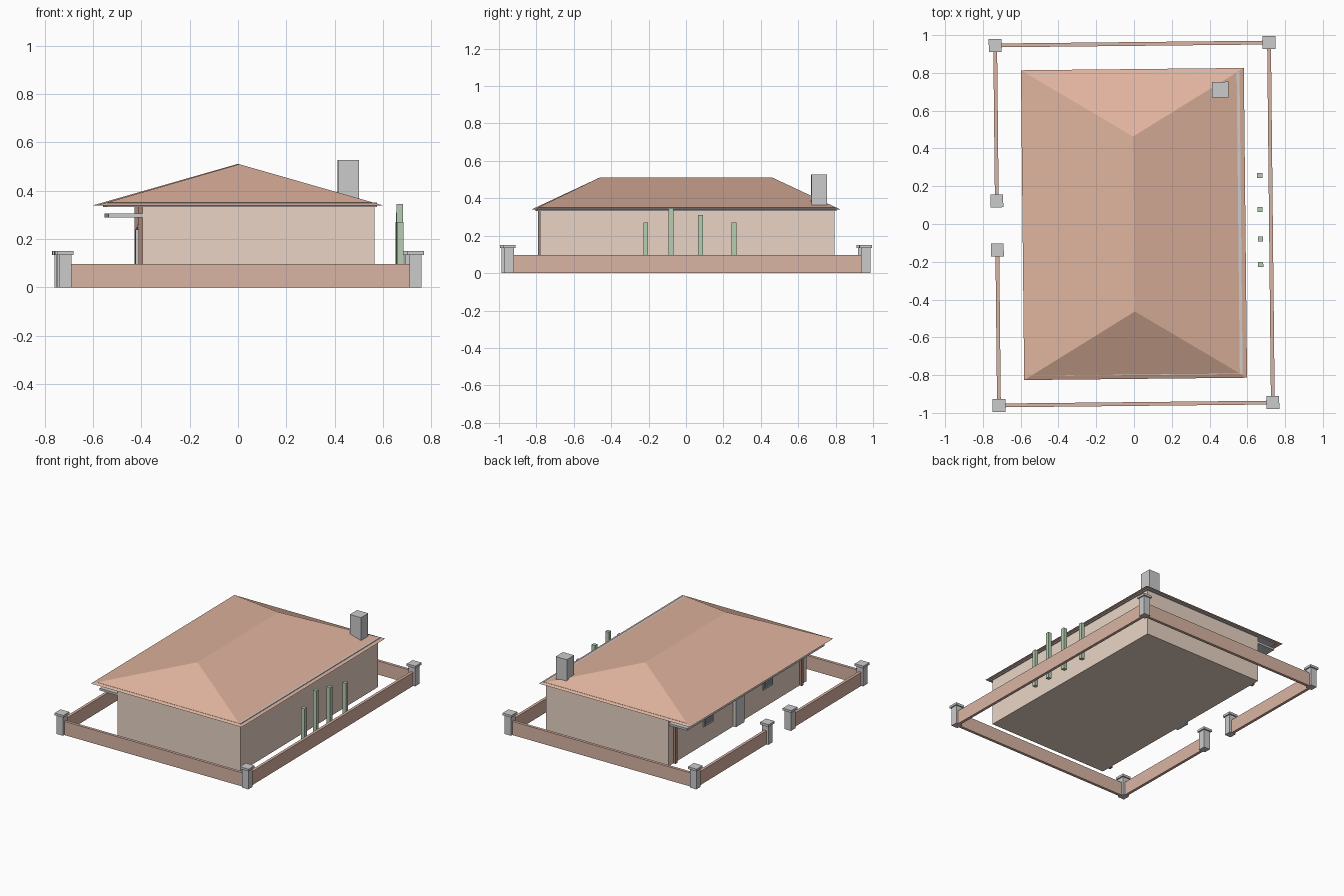
import bpy, bmesh, math

if "Cube" in bpy.data.objects:
    bpy.data.objects.remove(bpy.data.objects["Cube"])

TURN = math.radians(0.6)   # whole plot sits very slightly turned


def material(name, rgb):
    m = bpy.data.materials.new(name)
    m.diffuse_color = (*rgb, 1)
    m.use_nodes = True
    m.node_tree.nodes["Principled BSDF"].inputs["Base Color"].default_value = m.diffuse_color
    return m


ROOF = material("roof_tile", (0.74, 0.45, 0.34))
WALL = material("plaster", (0.82, 0.66, 0.56))
BRICK = material("fence_brick", (0.70, 0.46, 0.37))
GREEN = material("green", (0.47, 0.62, 0.45))
BROWN = material("dark_wood", (0.40, 0.23, 0.18))
GLASS = material("window_glass", (0.22, 0.25, 0.30))


def finish(name, bm, mat):
    bmesh.ops.recalc_face_normals(bm, faces=bm.faces[:])
    me = bpy.data.meshes.new(name)
    bm.to_mesh(me)
    bm.free()
    ob = bpy.data.objects.new(name, me)
    ob.rotation_euler.z = TURN
    bpy.context.collection.objects.link(ob)
    if mat:
        me.materials.append(mat)
    return ob


def add_box(bm, x, y, z):
    v = [bm.verts.new((a, b, c)) for c in z for a, b in
         ((x[0], y[0]), (x[1], y[0]), (x[1], y[1]), (x[0], y[1]))]
    for f in ((0, 1, 2, 3), (4, 5, 6, 7), (0, 1, 5, 4),
              (1, 2, 6, 5), (2, 3, 7, 6), (3, 0, 4, 7)):
        bm.faces.new([v[i] for i in f])


def box(name, x, y, z, mat=None):
    bm = bmesh.new()
    add_box(bm, x, y, z)
    return finish(name, bm, mat)


# House body and ceiling slab
box("house_walls", (-0.403, 0.557), (-0.787, 0.787), (0, 0.335), WALL)
box("ceiling_slab", (-0.55, 0.567), (-0.80, 0.80), (0.333, 0.351))

# Hipped roof
bm = bmesh.new()
rx, ry, ridge = 0.59, 0.82, 0.463
v = [bm.verts.new(p) for p in (
    (-rx, -ry, 0.34), (rx, -ry, 0.34), (rx, ry, 0.34), (-rx, ry, 0.34),
    (0, -ridge, 0.51), (0, ridge, 0.51))]
for f in ((0, 1, 4), (1, 2, 5, 4), (2, 3, 5), (3, 0, 4, 5), (3, 2, 1, 0)):
    bm.faces.new([v[i] for i in f])
finish("hip_roof", bm, ROOF)

# Chimney
box("chimney", (0.42, 0.507), (0.665, 0.748), (0.30, 0.527))

# Entrance side: canopy, posts, door, windows
box("porch_canopy", (-0.545, -0.40), (-0.785, 0.785), (0.29, 0.305))
for s in (-1, 1):
    box("porch_post", (-0.420, -0.400), (s * 0.72 - 0.012, s * 0.72 + 0.012),
        (0, 0.334), BROWN)
    box("window_frame", (-0.412, -0.40), (s * 0.34 - 0.055, s * 0.34 + 0.055), (0.13, 0.26))
    box("window_pane", (-0.415, -0.40), (s * 0.34 - 0.045, s * 0.34 + 0.045),
        (0.14, 0.25), GLASS)
box("door", (-0.425, -0.40), (-0.05, 0.05), (0, 0.24))

# Boundary fence with a gate gap on the left
fx, fy, t, h = 0.725, 0.953, 0.01, 0.097
for s in (-1, 1):
    box("fence_end", (-fx, fx), (s * fy - t, s * fy + t), (0, h), BRICK)
    box("fence_left", (-fx - t, -fx + t), sorted((s * 0.13, s * fy)), (0, h), BRICK)
box("fence_right", (fx - t, fx + t), (-fy, fy), (0, h), BRICK)

# Capped pillars
for x, y in ((-fx, -fy), (fx, -fy), (fx, fy), (-fx, fy), (-fx, 0.13), (-fx, -0.13)):
    bm = bmesh.new()
    for r, z in ((0.025, (0, 0.136)), (0.034, (0.134, 0.15))):
        add_box(bm, (x - r, x + r), (y - r, y + r), z)
    finish("fence_pillar", bm, None)

# Green garden columns
for y, top in ((-0.222, 0.27), (-0.087, 0.345), (0.07, 0.31), (0.25, 0.27)):
    box("garden_column", (0.655, 0.682), (y - 0.013, y + 0.013), (0, top), GREEN)
